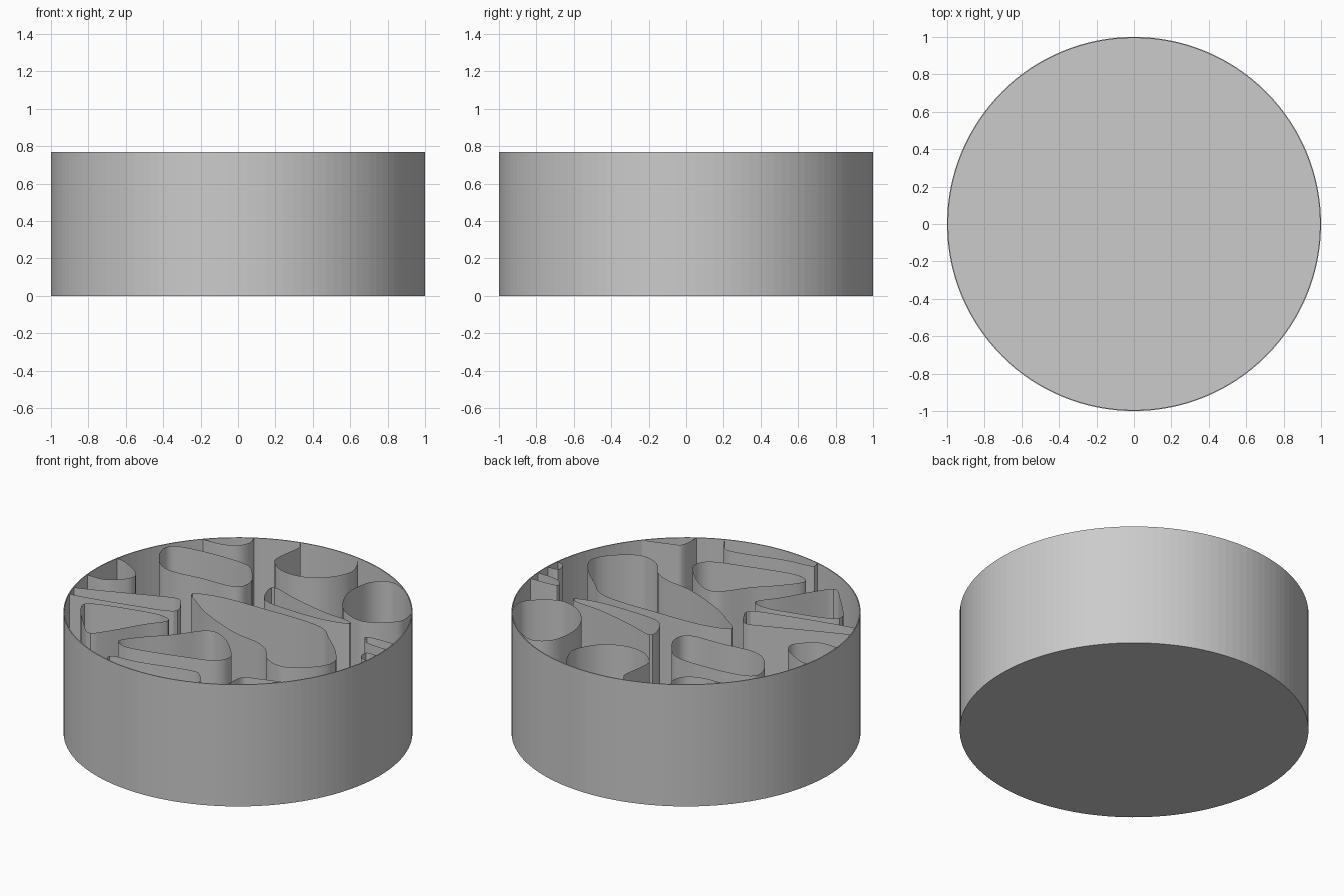
import bpy, bmesh, math
from mathutils import Vector, Matrix

if "Cube" in bpy.data.objects:
    bpy.data.objects.remove(bpy.data.objects["Cube"])

HEIGHT, FLOOR, INNER = 0.77, 0.005, 0.994
SEGMENTS = 128
TURN = Matrix.Rotation(math.radians(35), 2)  # cell outlines are drawn on a turned frame

grey = bpy.data.materials.new("light_grey")
grey.diffuse_color = (0.6, 0.6, 0.6, 1)
grey.use_nodes = True
grey.node_tree.nodes["Principled BSDF"].inputs["Base Color"].default_value = grey.diffuse_color


def make_object(name, bm):
    mesh = bpy.data.meshes.new(name)
    bm.to_mesh(mesh)
    bm.free()
    mesh.materials.append(grey)
    obj = bpy.data.objects.new(name, mesh)
    bpy.context.collection.objects.link(obj)
    return obj


def smooth_path(pts, closed, steps=4):
    """Catmull-Rom curve through the points."""
    n = len(pts)
    pick = (lambda i: pts[i % n]) if closed else (lambda i: pts[max(0, min(n - 1, i))])
    out = []
    for i in range(n if closed else n - 1):
        a, b, c, d = (pick(i + k) for k in (-1, 0, 1, 2))
        for s in range(steps):
            t = s / steps
            out.append(0.5 * (2 * b + (c - a) * t + (2 * a - 5 * b + 4 * c - d) * t * t
                              + (3 * b - a - 3 * c + d) * t ** 3))
    if not closed:
        out.append(pts[-1].copy())
    return out


def cell(name, coords, at_rim=False):
    """Thin upright wall around one cell; rim cells are closed by an arc along the rim."""
    pts = [Vector(p) for p in coords]
    if at_rim:
        for i in (0, -1):
            pts[i] = pts[i].normalized() * INNER
    path = smooth_path(pts, not at_rim)
    if at_rim:
        a0 = math.atan2(pts[-1].y, pts[-1].x)
        a1 = math.atan2(pts[0].y, pts[0].x)
        sweep = (a1 - a0 + math.pi) % (2 * math.pi) - math.pi
        n = max(2, int(abs(sweep) / 0.05))
        for k in range(1, n):
            a = a0 + sweep * k / n
            path.append(Vector((math.cos(a), math.sin(a))) * INNER)
    bm = bmesh.new()
    rows = []
    for p in path:
        if p.length > INNER:
            p = p.normalized() * INNER
        q = TURN @ p
        rows.append([bm.verts.new((q.x, q.y, z)) for z in (FLOOR, HEIGHT)])
    for (a, b), (c, d) in zip(rows, rows[1:] + rows[:1]):
        bm.faces.new((a, c, d, b))
    bmesh.ops.recalc_face_normals(bm, faces=bm.faces)
    obj = make_object(name, bm)
    bpy.context.view_layer.objects.active = obj
    obj.select_set(True)
    bpy.ops.object.shade_smooth_by_angle(angle=math.radians(30))
    obj.select_set(False)


# Round dish: outer wall, narrow rim, inner wall, floor and underside
bm = bmesh.new()
rings = []
for r, z in ((1, 0), (1, HEIGHT), (INNER, HEIGHT), (INNER, FLOOR)):
    rings.append([bm.verts.new((r * math.cos(2 * math.pi * i / SEGMENTS),
                                r * math.sin(2 * math.pi * i / SEGMENTS), z))
                  for i in range(SEGMENTS)])
for lo, hi in zip(rings, rings[1:]):
    for i in range(SEGMENTS):
        j = (i + 1) % SEGMENTS
        bm.faces.new((lo[i], lo[j], hi[j], hi[i]))
bm.faces.new(rings[0][::-1])
bm.faces.new(rings[-1])
make_object("dish", bm)

# Free-standing cells
cell("centre_cell", [(-.26, .24), (-.08, .18), (.15, .03), (.38, -.13), (.49, -.24), (.52, -.36),
                     (.56, -.55), (.55, -.69), (.44, -.755), (.26, -.755), (.17, -.65),
                     (.16, -.52), (.10, -.41), (-.02, -.29), (-.17, -.05), (-.235, .12)])
cell("back_left_cell", [(-.45, .67), (-.44, .82), (-.37, .88), (-.20, .81), (.03, .65), (.08, .54),
                        (.07, .39), (-.02, .33), (-.20, .44), (-.39, .55)])
cell("slim_cell", [(.64, -.17), (.49, -.115), (.29, .02), (.16, .14), (.16, .25), (.21, .32),
                   (.32, .18), (.49, -.01), (.615, -.115)])
cell("wedge_cell", [(-.90, .06), (-.83, .10), (-.60, .02), (-.45, -.05), (-.40, -.13),
                    (-.54, -.18), (-.77, -.28), (-.86, -.29), (-.885, -.16)])
cell("front_cell", [(-.04, -.54), (-.05, -.63), (-.14, -.67), (-.31, -.62), (-.60, -.51),
                    (-.68, -.44), (-.67, -.39), (-.54, -.35), (-.37, -.32), (-.17, -.265),
                    (-.08, -.36)])

# Cells that run into the rim
cell("back_rim_cell", [(.356, .93), (.35, .86), (.24, .74), (.21, .67), (.25, .55), (.36, .47),
                       (.50, .455), (.64, .52), (.68, .62), (.68, .71)], True)
cell("right_rim_cell", [(.955, .28), (.885, .39), (.76, .39), (.64, .265), (.60, .115),
                        (.62, -.02), (.70, -.13), (.81, -.155), (.94, -.13), (.99, -.03)], True)
cell("left_rim_cell", [(-.69, .71), (-.65, .67), (-.59, .54), (-.60, .46), (-.68, .43),
                       (-.77, .43), (-.86, .49)], True)
cell("long_rim_cell", [(-.94, .32), (-.83, .29), (-.48, .21), (-.345, .17), (-.33, .09),
                       (-.37, 0), (-.60, .075), (-.86, .18), (-.965, .23)], True)
cell("front_rim_cell", [(-.75, -.645), (-.72, -.61), (-.57, -.69), (-.28, -.80), (-.22, -.86),
                        (-.22, -.965)], True)
cell("small_front_cell", [(-.06, -.985), (.02, -.90), (.09, -.91), (.25, -.955)], True)
cell("small_back_cell", [(-.20, .97), (-.10, .91), (0, .89), (.07, .93), (.09, .985)], True)
cell("small_right_cell", [(.885, -.44), (.74, -.35), (.74, -.43), (.85, -.52)], True)
cell("tiny_right_cell", [(.79, -.60), (.735, -.565), (.705, -.62), (.735, -.67)], True)
